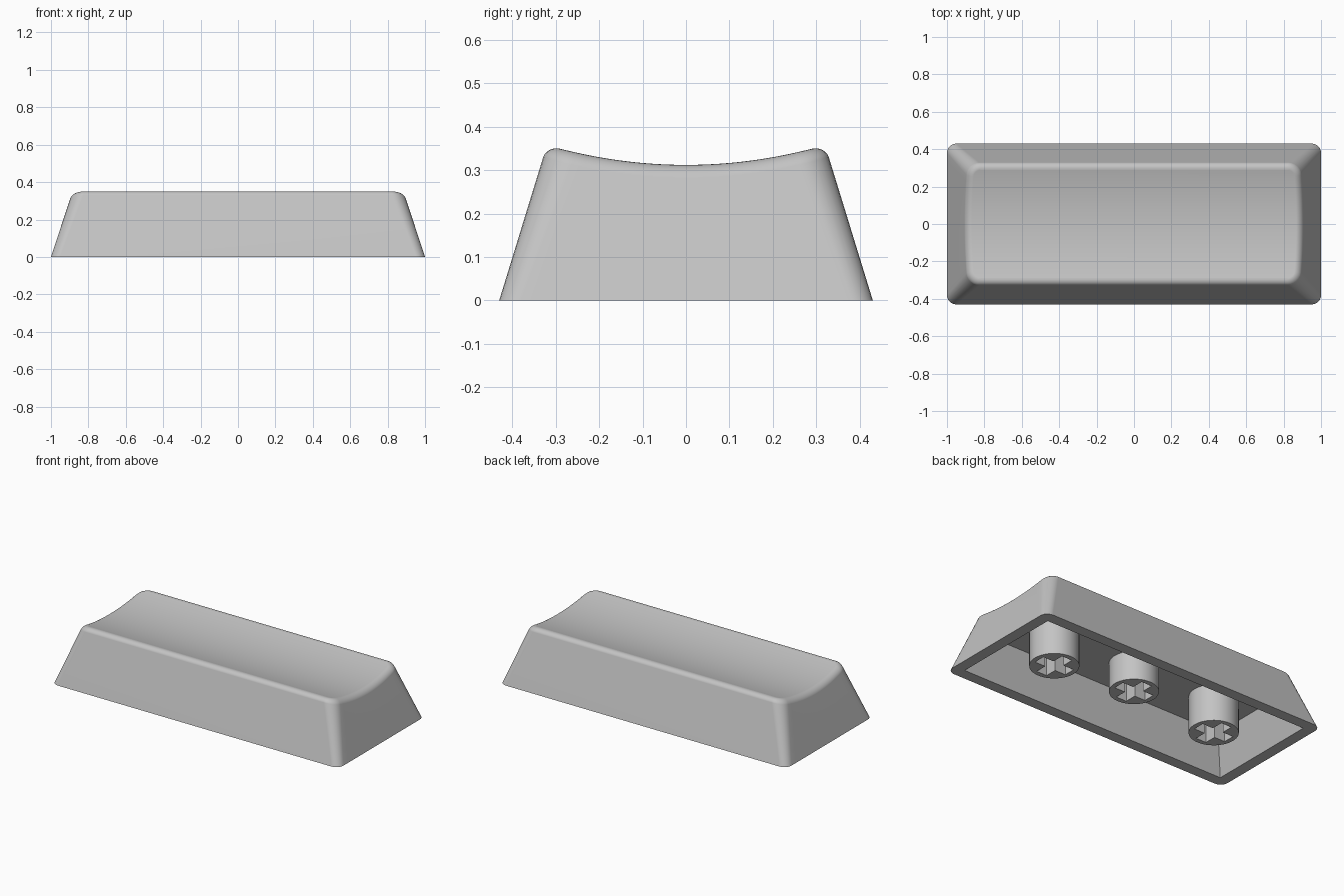
import bpy, bmesh, math

if "Cube" in bpy.data.objects:
    bpy.data.objects.remove(bpy.data.objects["Cube"])

grey = bpy.data.materials.new("light_grey")
grey.diffuse_color = (0.55, 0.55, 0.55, 1)
grey.use_nodes = True
grey.node_tree.nodes["Principled BSDF"].inputs["Base Color"].default_value = grey.diffuse_color


def make_object(name, bm):
    bmesh.ops.recalc_face_normals(bm, faces=bm.faces[:])
    mesh = bpy.data.meshes.new(name)
    bm.to_mesh(mesh)
    bm.free()
    mesh.materials.append(grey)
    ob = bpy.data.objects.new(name, mesh)
    bpy.context.collection.objects.link(ob)
    return ob


def loft(name, rings):
    """Closed solid from stacked point rings, capped at both ends."""
    bm = bmesh.new()
    loops = [[bm.verts.new(p) for p in ring] for ring in rings]
    for a, b in zip(loops, loops[1:]):
        for i in range(len(a)):
            j = (i + 1) % len(a)
            bm.faces.new((a[i], a[j], b[j], b[i]))
    bm.faces.new(loops[0])
    bm.faces.new(loops[-1])
    return make_object(name, bm)


def cut(ob, cutter):
    """Subtract the cutter, apply, and delete it."""
    cutter.hide_render = True
    mod = ob.modifiers.new("cut", 'BOOLEAN')
    mod.operation = 'DIFFERENCE'
    mod.solver = 'EXACT'
    mod.object = cutter
    bpy.context.view_layer.objects.active = ob
    bpy.ops.object.modifier_apply(modifier=mod.name)
    bpy.data.objects.remove(cutter)


def smooth(ob):
    bpy.ops.object.select_all(action='DESELECT')
    ob.select_set(True)
    bpy.context.view_layer.objects.active = ob
    bpy.ops.object.shade_smooth_by_angle(angle=math.radians(32))
    mod = ob.modifiers.new("even_shading", 'WEIGHTED_NORMAL')
    mod.keep_sharp = True


def dish(y):
    return 0.312 + 0.444 * y * y


# Right half of a rounded outline, ordered front to back
ARC, SIDE = 6, 20


def half_outline(r, inset, z_of_y, z_corner):
    hy = 0.43 - 0.31 * z_corner - inset
    offsets = []
    for i in range(ARC + 1):
        a = math.pi / 2 * i / ARC
        offsets.append((r * (1 - math.sin(a)), -hy + r * (1 - math.cos(a))))
    flat = hy - r
    mids = [(0, -flat + 2 * flat * i / SIDE) for i in range(1, SIDE)]
    points = offsets + mids + [(dx, -y) for dx, y in reversed(offsets)]
    result = []
    for dx, y in points:
        z = z_of_y(y)
        result.append((1 - 0.33 * z - inset - dx, y, z))
    return result


# Cap body: sloped walls, rounded rim, cylindrical dish on top
R, STEPS = 0.03, 6
halves = [half_outline(0.05, 0, lambda y: 0, 0)]
for k in range(STEPS + 1):
    a = math.pi / 2 * k / STEPS
    drop = R * (1 - math.sin(a))
    inset = R * (1 - math.cos(a))
    halves.append(half_outline(0.065 - inset, inset,
                               lambda y: dish(y) - drop, 0.357 - drop))

bm = bmesh.new()
right = [[bm.verts.new(p) for p in h] for h in halves]
left = [[bm.verts.new((-x, y, z)) for x, y, z in h] for h in halves]
n = len(halves[0])
for k in range(len(halves) - 1):
    r0, r1, l0, l1 = right[k], right[k + 1], left[k], left[k + 1]
    for i in range(n - 1):
        bm.faces.new((r0[i], r0[i + 1], r1[i + 1], r1[i]))
        bm.faces.new((l0[i + 1], l0[i], l1[i], l1[i + 1]))
    for e in (0, n - 1):
        bm.faces.new((r0[e], r1[e], l1[e], l0[e]))
for i in range(n - 1):
    bm.faces.new((right[-1][i], right[-1][i + 1], left[-1][i + 1], left[-1][i]))
bm.faces.new(right[0] + left[0][::-1])
cap = make_object("cap_body", bm)


# Hollow underside
def rectangle(z):
    hx, hy = 0.93 - 0.33 * z, 0.36 - 0.31 * z
    return [(hx, -hy, z), (hx, hy, z), (-hx, hy, z), (-hx, -hy, z)]


cut(cap, loft("cavity_cutter", [rectangle(-0.05), rectangle(0.23)]))
smooth(cap)


# Three round stems with cross-shaped sockets
def circle(cx, z, r=0.14, sides=48):
    return [(cx + r * math.cos(2 * math.pi * i / sides),
             r * math.sin(2 * math.pi * i / sides), z) for i in range(sides)]


def cross(cx, z, length=0.11, w=0.036):
    points = []
    for q in range(4):
        c, s = round(math.cos(q * math.pi / 2)), round(math.sin(q * math.pi / 2))
        for x, y in ((length, -w), (length, w), (w, w)):
            points.append((cx + c * x - s * y, s * x + c * y, z))
    return points


for name, cx, z in (("left_stem", -0.58, 0.0), ("middle_stem", 0, 0.05),
                    ("right_stem", 0.58, 0.0)):
    stem = loft(name, [circle(cx, z), circle(cx, 0.25)])
    cut(stem, loft("socket_cutter", [cross(cx, z - 0.05), cross(cx, z + 0.19)]))
    smooth(stem)
